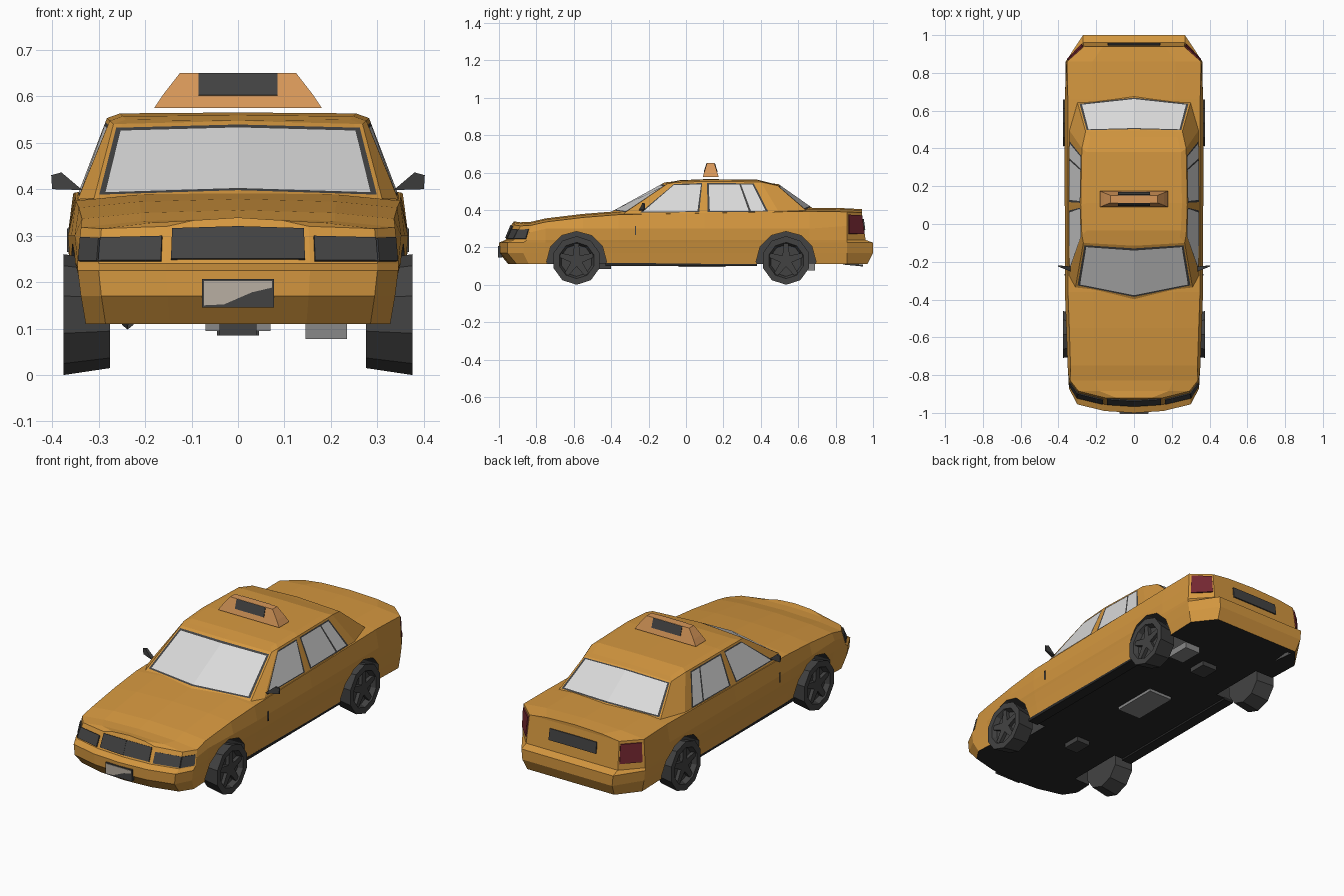
import bpy, bmesh, math
from mathutils import Vector, geometry

if "Cube" in bpy.data.objects:
    bpy.data.objects.remove(bpy.data.objects["Cube"])


def material(name, r, g, b):
    m = bpy.data.materials.new(name)
    m.diffuse_color = (r, g, b, 1)
    m.use_nodes = True
    m.node_tree.nodes["Principled BSDF"].inputs["Base Color"].default_value = m.diffuse_color
    return m


PAINT = material("yellow_paint", 0.66, 0.31, 0.05)
SIGN = material("sign_orange", 0.68, 0.31, 0.10)
DARK = material("dark_grey", 0.055, 0.055, 0.055)
BLACK = material("underbody_black", 0.02, 0.02, 0.02)
GLASS = material("pale_glass", 0.70, 0.70, 0.70)
RED = material("tail_red", 0.17, 0.02, 0.03)
BEIGE = material("plate_beige", 0.48, 0.43, 0.36)
METAL = material("grey_metal", 0.25, 0.25, 0.25)


def make(name, polys, mats, mirror=False, idx=None):
    """Mesh from polygons given as points, optionally mirrored in x."""
    bm = bmesh.new()
    for side in ((1, -1) if mirror else (1,)):
        for k, poly in enumerate(polys):
            f = bm.faces.new([bm.verts.new((p[0] * side, p[1], p[2])) for p in poly])
            f.material_index = idx[k] if idx else 0
    bmesh.ops.remove_doubles(bm, verts=bm.verts, dist=1e-5)
    bmesh.ops.recalc_face_normals(bm, faces=bm.faces)
    me = bpy.data.meshes.new(name)
    bm.to_mesh(me)
    bm.free()
    for m in mats:
        me.materials.append(m)
    ob = bpy.data.objects.new(name, me)
    bpy.context.collection.objects.link(ob)
    return ob


def prism(a, b):
    """Closed solid between two matching outlines."""
    n = len(a)
    return [a, b] + [[a[i], a[(i + 1) % n], b[(i + 1) % n], b[i]] for i in range(n)]


def plate(pts, ref=(0, 0, 0.2), lo=-0.003, hi=0.006):
    """Thin plate on an outline, facing away from ref."""
    pts = [Vector(p) for p in pts]
    n = geometry.normal(pts)
    if n.dot(sum(pts, Vector()) / len(pts) - Vector(ref)) < 0:
        n = -n
    return prism([p + n * lo for p in pts], [p + n * hi for p in pts])


def box(x0, x1, y0, y1, z0, z1):
    return prism([(x0, y0, z0), (x1, y0, z0), (x1, y1, z0), (x0, y1, z0)],
                 [(x0, y0, z1), (x1, y0, z1), (x1, y1, z1), (x0, y1, z1)])


def bilinear(c, u, v):
    a, b, d, e = (Vector(p) for p in c)      # bottom start, bottom end, top end, top start
    return a.lerp(b, u).lerp(e.lerp(d, u), v)


def patch(c, u0, u1, v0, v1):
    return [bilinear(c, u, v) for u, v in ((u0, v0), (u1, v0), (u1, v1), (u0, v1))]


# Lower body: plan columns (x, y, top z), front centre to rear centre
cols = [(0, -1, .325), (.155, -.99, .32), (.30, -.955, .315), (.345, -.87, .318),
        (.348, -.75, .336), (.355, -.55, .36), (.362, -.36, .375), (.363, .1, .383),
        (.363, .66, .393), (.362, .86, .39), (.27, 1, .385), (0, 1, .388)]
# Levels: z, side scale, end scale, nose setback, tail setback
levels = [(.11, .93, .95, .05, .03), (.17, .96, .98, 0, 0), (.225, .99, 1, 0, 0),
          (.24, 1, 1, .035, .04), (.30, 1.01, 1, 0, 0), (None, .965, .98, .07, .06)]


def level_point(col, lev):
    x, y, zt = col
    z, side, end, nose, tail = lev
    x *= end if abs(y) > .8 else side
    y += nose if y < -.9 else nose * .6 if y < -.8 else -tail if y > .9 else 0
    return Vector((x, y, zt if z is None else z))


G = [[level_point(c, l) for c in cols] for l in levels]
for i, c in enumerate(cols):
    if abs(c[1]) > .8:
        G[4][i] = (G[3][i] + G[5][i]) / 2
    G[4][i].z = min(G[4][i].z, c[2] - .03)
N = len(cols)
polys = [[G[k][i], G[k][i + 1], G[k + 1][i + 1], G[k + 1][i]]
         for k in range(5) for i in range(N - 1)]
# Crowned hood and boot lid
edge = G[5]
inner = [Vector((p.x * .62, p.y, p.z + .013)) for p in edge]
mid = [Vector((0, p.y, p.z + .019)) for p in edge]
for i in range(1, N - 2):
    polys += [[edge[i], edge[i + 1], inner[i + 1], inner[i]],
              [inner[i], inner[i + 1], mid[i + 1], mid[i]]]
for e, i in ((0, 1), (N - 1, N - 2)):
    polys.append([edge[e], edge[i], inner[i], mid[i]])
polys.append(list(G[0]))
body = make("lower_body", polys, [PAINT, DARK, BLACK], True, [0] * (len(polys) - 1) + [2])

# Wheel arches cut into the body
AXLES = (-.585, .535)


def circle(x, y, z, r, n):
    return [(x, y + r * math.sin(2 * math.pi * k / n), z - r * math.cos(2 * math.pi * k / n))
            for k in range(n)]


for ya in AXLES:
    arch = prism(circle(.23, ya, .125, .16, 12), circle(.5, ya, .125, .16, 12))
    cutter = make("arch_cutter", arch, [PAINT, DARK, BLACK], True, [1] * len(arch))
    cutter.hide_render = True
    mod = body.modifiers.new("arch", 'BOOLEAN')
    mod.operation, mod.solver, mod.object = 'DIFFERENCE', 'EXACT', cutter
    bpy.context.view_layer.objects.active = body
    bpy.ops.object.modifier_apply(modifier=mod.name)
    bpy.data.objects.remove(cutter)

# Cabin: base ring and roof ring, panels with inset windows
base = [(0, -.40, .39), (.31, -.335, .38), (.345, -.27, .378), (.348, .1, .38),
        (.345, .5, .383), (.30, .645, .395), (0, .68, .408)]
roof = [(0, -.115, .547), (.268, -.10, .54), (.276, -.06, .547), (.282, .1, .553),
        (.276, .40, .55), (.256, .49, .53), (0, .495, .538)]
cab, cab_idx = [], []


def window_panel(i, us, uc, vs, vc):
    c = (base[i], base[i + 1], roof[i + 1], roof[i])
    for a in range(len(uc)):
        for b in range(len(vc)):
            cab.append(patch(c, us[a], us[a + 1], vs[b], vs[b + 1]))
            cab_idx.append(min(uc[a], vc[b]))


V, VC = [0, .05, .08, .91, .95, 1], [0, 1, 2, 1, 0]
window_panel(0, [0, .93, .97, 1], [2, 1, 0], V, VC)                          # windscreen
window_panel(1, [0, 1], [0], [0, 1], [0])                                    # front pillar
window_panel(2, [0, .04, .07, .89, .92, 1], VC, V, VC)                       # front door
window_panel(3, [0, .04, .07, .60, .63, .83, .86, 1], [0, 1, 2, 1, 2, 1, 0], V, VC)  # rear door
window_panel(4, [0, 1], [0], [0, 1], [0])                                    # rear pillar
window_panel(5, [0, .03, .07, 1], [0, 1, 2], [0, .06, .10, .93, .96, 1], VC)  # rear window
# Roof skin
rin = [Vector((p[0] * .9, p[1] * .9 + .02, p[2] + .01)) for p in roof]
rmid = [Vector((0, p.y, p.z + .002)) for p in rin]
skin = []
for i in range(1, 5):
    skin += [[roof[i], roof[i + 1], rin[i + 1], rin[i]], [rin[i], rin[i + 1], rmid[i + 1], rmid[i]]]
skin += [[roof[0], roof[1], rin[1], rmid[1]], [roof[6], roof[5], rin[5], rmid[5]]]
make("cabin", cab + skin, [PAINT, DARK, GLASS], True, cab_idx + [0] * len(skin))


# Lights, grille and rear strip as thin plates on the body panels
def body_panel(i):
    return (G[3][i], G[3][i + 1], G[5][i + 1], G[5][i])


make("grille", plate(patch(body_panel(0), 0, .93, .1, .92)), [DARK], True)
make("headlight", plate(patch(body_panel(1), .07, 1, .06, .72)) +
     plate(patch(body_panel(2), 0, .9, .06, .72)), [DARK], True)
make("tail_light", plate(patch(body_panel(9), .1, .95, .22, .9)), [RED], True)
make("rear_strip", plate(patch(body_panel(10), .48, 1, .35, .75)), [DARK], True)

# Front number plate, half pale and half dark
make("front_plate", box(-.078, .078, -1.004, -.985, .145, .207), [DARK])
make("front_plate_pale_area", plate([(-.073, -1.004, .15), (-.03, -1.004, .152), (.03, -1.004, .178),
     (.073, -1.004, .188), (.073, -1.004, .202), (-.073, -1.004, .202)], lo=0, hi=.002), [BEIGE])

# Roof sign with dark panels front and back
sign = [(-.18, .575), (.18, .575), (.16, .605), (.125, .65), (-.125, .65), (-.16, .605)]


def sign_y(z, s):
    return .132 + s * (.043 - (z - .575) * .31)


make("roof_sign", prism([(x, sign_y(z, -1), z) for x, z in sign],
                        [(x, sign_y(z, 1), z) for x, z in sign]), [SIGN])
sign_polys = []
for s in (-1, 1):
    sign_polys += plate([(x, sign_y(z, s), z) for x, z in
                         ((-.085, .602), (.085, .602), (.085, .649), (-.085, .649))],
                        ref=(0, .132, .62), lo=-.002, hi=.003)
make("sign_panel", sign_polys, [DARK])

# Door mirrors
m = [(.335, .398), (.40, .40), (.402, .43), (.38, .436), (.355, .415)]
make("door_mirror", prism([(x, -.25 + (x - .34) * .4, z) for x, z in m],
                          [(x, -.225 + (x - .34) * .1, z) for x, z in m]), [DARK], True)

# Side marks and dark sills
make("side_mark", box(.355, .368, -.272, -.266, .265, .315), [DARK], True)
make("sill", box(.28, .338, -.43, .38, .10, .116), [BLACK], True)

# Wheels: lathed tyre with recessed rim and five spokes
SIDES = 10
lathe = [(.115, .275), (.13, .375), (.097, .375), (.085, .35)]
for name, ya in zip(("front_wheel", "rear_wheel"), AXLES):
    rings = [circle(x, ya, .13, r, SIDES) for r, x in lathe]
    tyre = [rings[0], rings[-1]]
    for a, b in zip(rings, rings[1:]):
        tyre += [[a[k], a[(k + 1) % SIDES], b[(k + 1) % SIDES], b[k]] for k in range(SIDES)]
    make(name, tyre, [DARK], True, [0] * len(tyre))
    spokes = []
    for k in range(5):
        d = Vector((0, math.sin(k * math.tau / 5), math.cos(k * math.tau / 5)))
        t = Vector((0, d.z, -d.y))
        o = Vector((.36, ya, .13))
        spokes += plate([o + t * .022, o + d * .092 + t * .012, o + d * .092 - t * .012, o - t * .022],
                        ref=(0, ya, .13), lo=-.012, hi=.008)
    make(name + "_spokes", spokes, [DARK], True)

# Underside parts
make("floor_panel", box(-.07, .07, -.04, .21, .095, .112), [METAL])
make("gearbox", box(-.04, .04, -.50, -.40, .085, .112), [DARK])
make("rear_axle_case", box(-.045, .045, .50, .60, .085, .112), [DARK])
make("silencer", box(.145, .235, .56, .69, .077, .112), [METAL])
make("exhaust_tip", prism([(-.25, .84, .118), (-.225, .84, .118), (-.2375, .84, .108)],
                          [(-.25, .945, .108), (-.225, .945, .108), (-.2375, .945, .098)]), [METAL])
